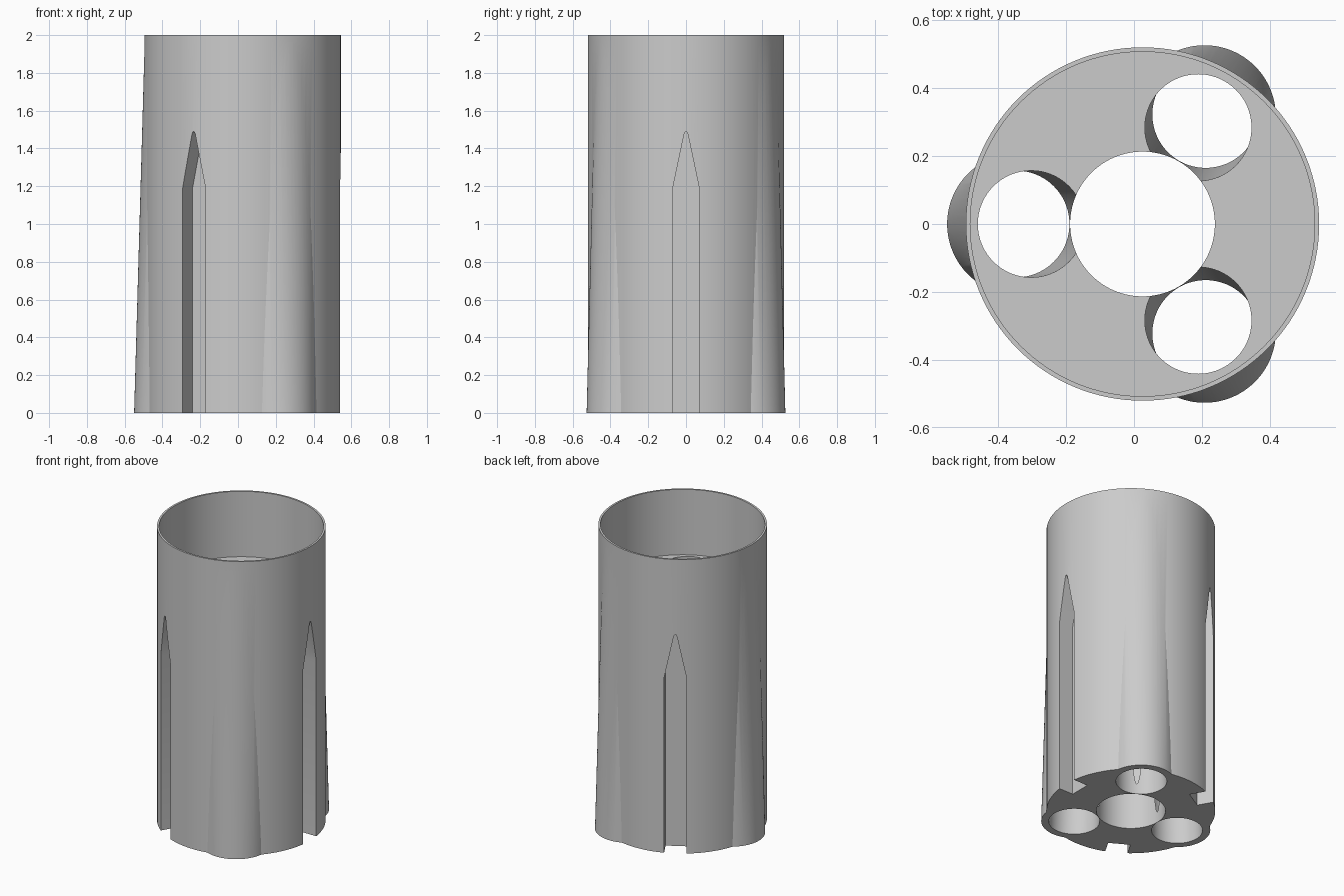
import bpy, bmesh, math
from mathutils import Matrix, Vector

if "Cube" in bpy.data.objects:
    bpy.data.objects.remove(bpy.data.objects["Cube"])

AXIS = Vector((0.025, 0, 0))   # main axis of the body
HEIGHT = 2.0
FLOOR = 1.555                  # floor of the open cup at the top
LEAN = -0.0285                 # inward lean of the outer bores per unit height
BELOW = -0.1

grey = bpy.data.materials.new("mid_grey")
grey.use_nodes = True
grey.diffuse_color = (0.6, 0.6, 0.6, 1)
grey.node_tree.nodes["Principled BSDF"].inputs["Base Color"].default_value = (0.6, 0.6, 0.6, 1)


def prism(name, bottom, top):
    """Solid between two matching rings of points."""
    bm = bmesh.new()
    low = [bm.verts.new(p) for p in bottom]
    high = [bm.verts.new(p) for p in top]
    bm.faces.new(low)
    bm.faces.new(high)
    n = len(low)
    for i in range(n):
        j = (i + 1) % n
        bm.faces.new((low[i], low[j], high[j], high[i]))
    bmesh.ops.recalc_face_normals(bm, faces=bm.faces)
    mesh = bpy.data.meshes.new(name)
    bm.to_mesh(mesh)
    bm.free()
    mesh.materials.append(grey)
    obj = bpy.data.objects.new(name, mesh)
    bpy.context.collection.objects.link(obj)
    return obj


def ring(radius, z, angle=0, distance=0, segments=128):
    centre = AXIS + Vector((distance * math.cos(angle), distance * math.sin(angle), z))
    return [centre + Vector((radius * math.cos(a), radius * math.sin(a), 0))
            for a in (math.tau * i / segments for i in range(segments))]


def column(name, radius, z0, z1, angle=0, distance=0, lean=0, segments=128):
    return prism(name, ring(radius, z0, angle, distance + lean * z0, segments),
                 ring(radius, z1, angle, distance + lean * z1, segments))


def combine(target, tool, operation):
    tool.hide_render = True
    mod = target.modifiers.new(operation.lower(), 'BOOLEAN')
    mod.operation, mod.solver, mod.object = operation, 'EXACT', tool
    bpy.context.view_layer.objects.active = target
    bpy.ops.object.modifier_apply(modifier=mod.name)
    bpy.data.objects.remove(tool)


# Round body
body = column("cluster_body", 0.52, BELOW, HEIGHT)
bore_angles = [math.radians(a) for a in (60, 180, 300)]

# Leaning outer tubes that swell out near the base
for a in bore_angles:
    combine(body, column("tube_bulge", 0.21, BELOW, 1.95, a, 0.365, LEAN), 'UNION')

# Thin-walled cup and central bore
combine(body, column("cup_cutter", 0.507, FLOOR, HEIGHT + 0.2), 'DIFFERENCE')
combine(body, column("centre_cutter", 0.213, -0.2, HEIGHT), 'DIFFERENCE')

# Leaning bores
for a in bore_angles:
    combine(body, column("bore_cutter", 0.157, -0.2, 1.8, a, 0.372, LEAN, 96), 'DIFFERENCE')

# Pointed grooves between the tubes
half = [(0.07, -0.2), (0.07, 1.19), (0.01, 1.475), (0.005, 1.487)]
outline = half + [(0, 1.49)] + [(-y, z) for y, z in reversed(half)]
for a in (0, 120, 240):
    turn = Matrix.Translation(AXIS) @ Matrix.Rotation(math.radians(a), 4, 'Z')
    inner, outer = ([turn @ Vector((r, y, z)) for y, z in outline] for r in (0.41, 0.7))
    combine(body, prism("groove_cutter", inner, outer), 'DIFFERENCE')

# Flat base
square = [(-1, -1), (1, -1), (1, 1), (-1, 1)]
combine(body, prism("base_cutter", [(x, y, -1) for x, y in square],
                    [(x, y, 0) for x, y in square]), 'DIFFERENCE')

# Smooth walls with sharp rims
bpy.ops.object.select_all(action='DESELECT')
body.select_set(True)
bpy.context.view_layer.objects.active = body
bpy.ops.object.shade_smooth_by_angle(angle=math.radians(20))
